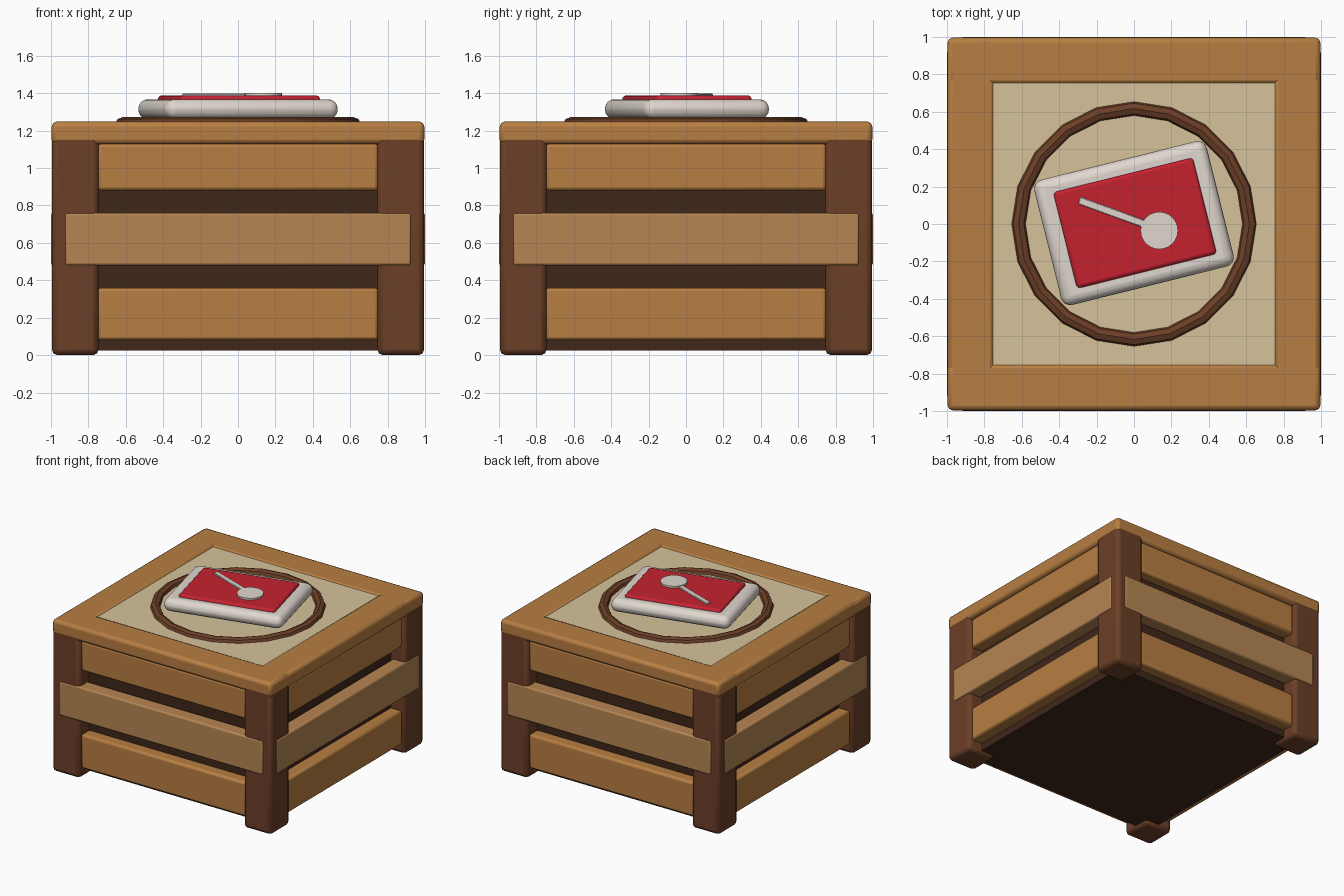
import bpy
from math import radians, pi, cos, sin

if "Cube" in bpy.data.objects:
    bpy.data.objects.remove(bpy.data.objects["Cube"])


def material(name, rgb):
    m = bpy.data.materials.new(name)
    m.diffuse_color = (*rgb, 1)
    m.use_nodes = True
    m.node_tree.nodes["Principled BSDF"].inputs["Base Color"].default_value = m.diffuse_color
    return m


WOOD = material("wood", (0.48, 0.21, 0.055))
LIGHT = material("light_wood", (0.47, 0.235, 0.085))
DARK = material("dark_wood", (0.15, 0.05, 0.02))
CORE = material("shadow_wood", (0.05, 0.02, 0.01))
TAN = material("tan_panel", (0.68, 0.54, 0.33))
RED = material("red", (0.55, 0.016, 0.03))
WHITE = material("off_white", (0.74, 0.68, 0.62))


def finish(ob, name, mat, bevel=0, segments=2):
    ob.name = name
    ob.data.materials.append(mat)
    if bevel:
        b = ob.modifiers.new("bevel", "BEVEL")
        b.width, b.segments = bevel, segments
    bpy.ops.object.shade_smooth_by_angle(angle=radians(35))
    return ob


def box(name, centre, size, mat, bevel=0, segments=2, turn=0):
    bpy.ops.mesh.primitive_cube_add(size=1, location=centre, rotation=(0, 0, turn))
    ob = bpy.context.object
    ob.scale = size
    bpy.ops.object.transform_apply(location=False, rotation=False, scale=True)
    return finish(ob, name, mat, bevel, segments)


def around(name, out, z, size, mat, bevel):
    # one copy on each of the four sides; size = (length, depth, height)
    for i, side in enumerate(("front", "right", "back", "left")):
        a = i * pi / 2
        box(f"{side}_{name}", (out * sin(a), -out * cos(a), z), size, mat, bevel, turn=a)


# dark inner body and the tan lid panel
box("inner_body", (0, 0, 0.61), (1.74, 1.74, 1.17), CORE)
box("lid_panel", (0, 0, 1.2), (1.54, 1.54, 0.08), TAN)

# corner posts
for x in (-1, 1):
    for y in (-1, 1):
        box(f"post_{'right' if x > 0 else 'left'}_{'back' if y > 0 else 'front'}",
            (x * 0.87, y * 0.87, 0.6225), (0.25, 0.25, 1.245), DARK, 0.03)

# side slats and lid frame
around("lower_slat", 0.915, 0.22, (1.5, 0.11, 0.28), WOOD, 0.018)
around("middle_slat", 0.94, 0.62, (1.85, 0.12, 0.28), LIGHT, 0.012)
around("upper_slat", 0.915, 1.005, (1.5, 0.11, 0.25), WOOD, 0.018)
around("lid_rail", 0.871, 1.188, (1.992, 0.25, 0.12), WOOD, 0.025)

# ring on the lid
bpy.ops.mesh.primitive_torus_add(location=(0, 0, 1.233), major_radius=0.617,
                                 minor_radius=0.04, major_segments=20, minor_segments=8)
finish(bpy.context.object, "lid_ring", DARK)

# tilted plaque with red face
tilt = radians(14)
box("plaque_base", (0, 0.005, 1.315), (0.95, 0.69, 0.105), WHITE, 0.05, 4, tilt)
box("plaque_face", (0.005, 0.005, 1.363), (0.77, 0.53, 0.05), RED, 0.02, 3, tilt)

# disc and rod on the plaque
bpy.ops.mesh.primitive_cylinder_add(vertices=24, radius=0.1, depth=0.03,
                                    location=(0.135, -0.035, 1.387))
finish(bpy.context.object, "disc", WHITE)
box("rod", (-0.1, 0.056, 1.383), (0.41, 0.04, 0.03), WHITE, 0.004, 1, radians(-20))
